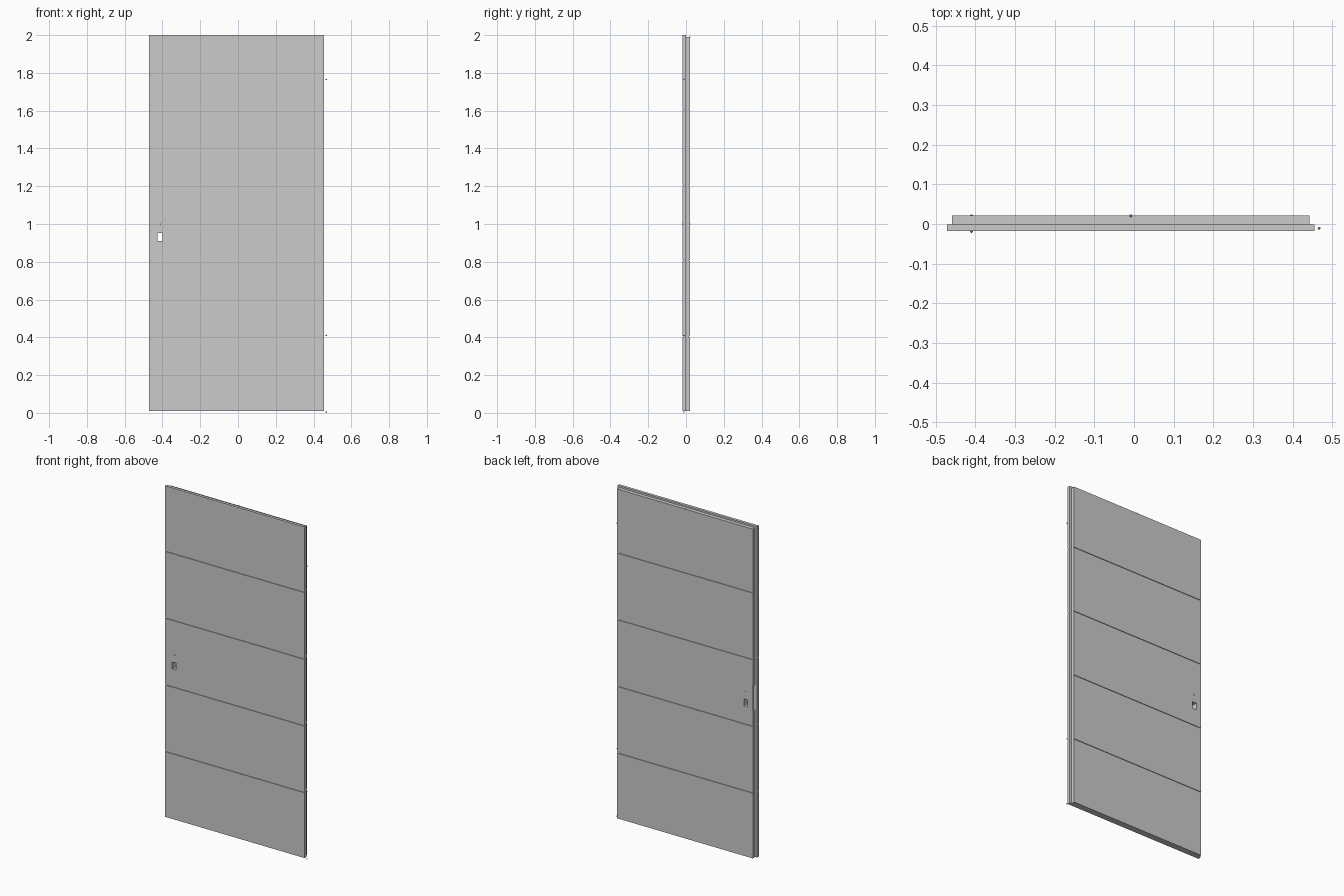
import bpy, bmesh

if "Cube" in bpy.data.objects:
    bpy.data.objects.remove(bpy.data.objects["Cube"])

GROOVES = [0.405, 0.806, 1.207, 1.608]   # heights of the horizontal grooves
GROOVE_HALF, GROOVE_DEPTH = 0.003, 0.004
FRONT, STEP, BACK = -0.0178, -0.001, 0.0212


def link(name, bm):
    bmesh.ops.recalc_face_normals(bm, faces=bm.faces)
    mesh = bpy.data.meshes.new(name)
    bm.to_mesh(mesh)
    bm.free()
    ob = bpy.data.objects.new(name, mesh)
    bpy.context.collection.objects.link(ob)
    return ob


def slab(name, x0, x1, face_y, inner_y, z0, z1):
    """Grooved side profile extruded across the door's width."""
    inward = 1 if inner_y > face_y else -1
    pts = [(inner_y, z1), (inner_y, z0), (face_y, z0)]
    for z in GROOVES:
        deep = face_y + inward * GROOVE_DEPTH
        pts += [(face_y, z - GROOVE_HALF), (deep, z - GROOVE_HALF),
                (deep, z + GROOVE_HALF), (face_y, z + GROOVE_HALF)]
    pts.append((face_y, z1))
    bm = bmesh.new()
    face = bm.faces.new([bm.verts.new((x0, y, z)) for y, z in pts])
    out = bmesh.ops.extrude_face_region(bm, geom=[face])
    for v in out["geom"]:
        if isinstance(v, bmesh.types.BMVert):
            v.co.x = x1
    return link(name, bm)


def box(name, x0, x1, y0, y1, z0, z1):
    bm = bmesh.new()
    bmesh.ops.create_cube(bm, size=1)
    for v in bm.verts:
        v.co = ((x0 + x1) / 2 + v.co.x * (x1 - x0),
                (y0 + y1) / 2 + v.co.y * (y1 - y0),
                (z0 + z1) / 2 + v.co.z * (z1 - z0))
    return link(name, bm)


def cut(ob, cutter):
    mod = ob.modifiers.new("cut", 'BOOLEAN')
    mod.operation, mod.solver, mod.object = 'DIFFERENCE', 'EXACT', cutter
    cutter.hide_render = True
    cutter.hide_set(True)


def stud(name, x, y, z, r=0.004):
    bm = bmesh.new()
    bmesh.ops.create_icosphere(bm, subdivisions=1, radius=r)
    bmesh.ops.translate(bm, verts=bm.verts, vec=(x, y, z))
    return link(name, bm)


# Door leaf: wide front sheet with a rebated, narrower back body
front_panel = slab("front_panel", -0.472, 0.456, FRONT, STEP, 0.01, 2.0)
back_panel = slab("back_panel", -0.459, 0.443, BACK, STEP, 0.01, 1.99)

# Lock opening through both layers, and the latch pocket in the lock edge
opening = box("lock_opening_cutter", -0.425, -0.399, -0.1, 0.1, 0.911, 0.953)
pocket = box("latch_pocket_cutter", -0.5, -0.45, STEP + 0.003, 0.017, 0.895, 1.045)
cut(front_panel, opening)
cut(back_panel, opening)
cut(back_panel, pocket)

# Handle spindle points, hinge pins and the closer fixing point
stud("handle_point_front", -0.41, -0.019, 1.0)
stud("handle_point_back", -0.41, BACK, 1.0)
stud("closer_point", -0.008, BACK, 1.99)
for i, z in enumerate((0.004, 0.41, 1.765)):
    stud(f"hinge_pin_{i + 1}", 0.467, -0.011, z)
